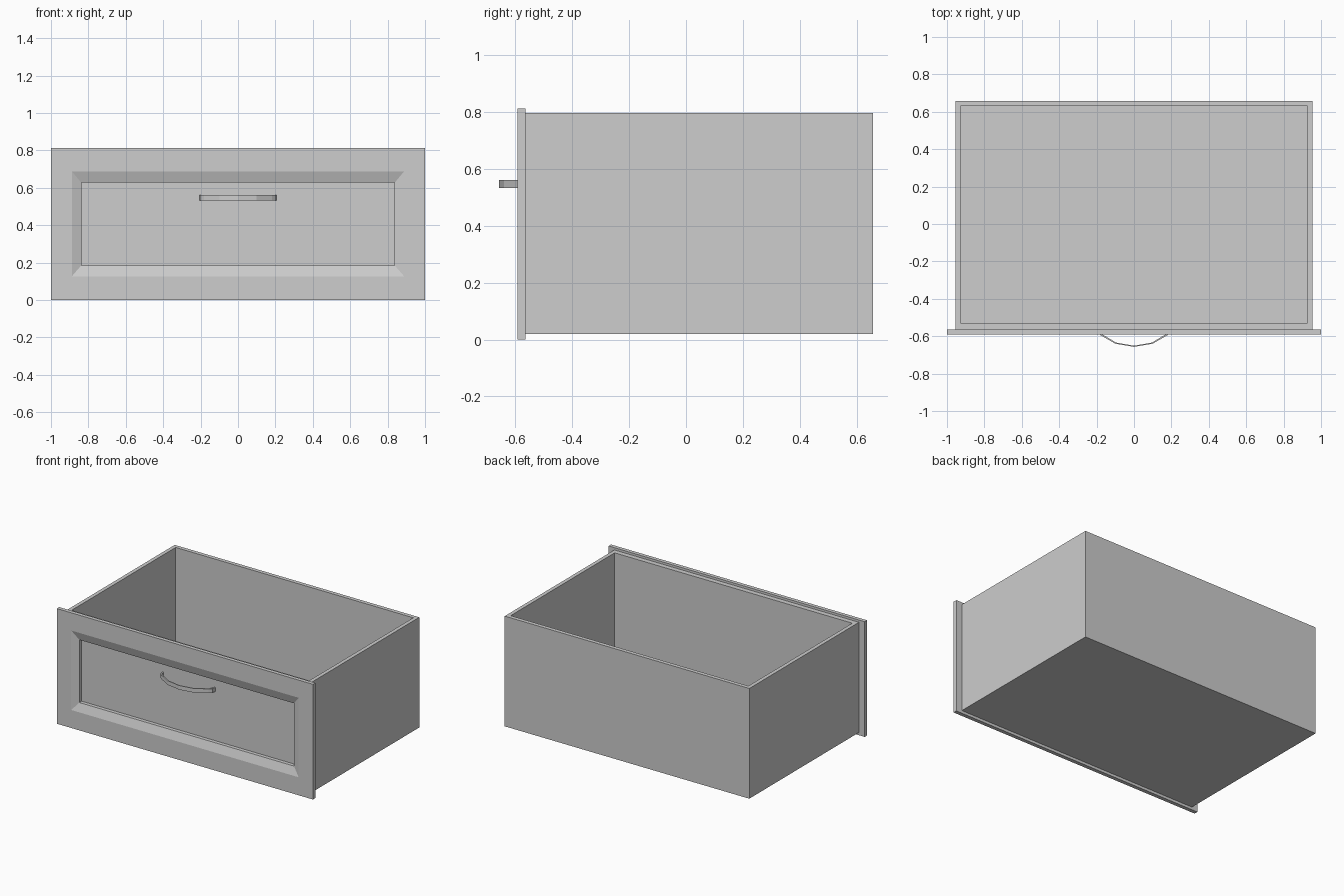
import bpy, bmesh

cube = bpy.data.objects.get("Cube")
if cube:
    bpy.data.objects.remove(cube, do_unlink=True)

grey = bpy.data.materials.new("plain grey")
grey.use_nodes = True
GREY = (0.61, 0.61, 0.61, 1)
grey.diffuse_color = GREY
grey.node_tree.nodes["Principled BSDF"].inputs["Base Color"].default_value = GREY


def finish(name, bm):
    bmesh.ops.recalc_face_normals(bm, faces=bm.faces)
    mesh = bpy.data.meshes.new(name)
    bm.to_mesh(mesh)
    bm.free()
    mesh.materials.append(grey)
    obj = bpy.data.objects.new(name, mesh)
    bpy.context.collection.objects.link(obj)
    return obj


def bridge_rings(bm, rings, closed=False):
    """Join successive four-cornered loops, then cap the ends or close the chain."""
    loops = [[bm.verts.new(p) for p in ring] for ring in rings]
    pairs = list(zip(loops, loops[1:]))
    if closed:
        pairs.append((loops[-1], loops[0]))
    else:
        bm.faces.new(loops[0])
        bm.faces.new(loops[-1])
    for a, b in pairs:
        for i in range(4):
            j = (i + 1) % 4
            bm.faces.new((a[i], a[j], b[j], b[i]))


def flat_ring(x, y0, y1, z):
    return [(-x, y0, z), (x, y0, z), (x, y1, z), (-x, y1, z)]


def upright_ring(x, y, z0, z1):
    return [(-x, y, z0), (x, y, z0), (x, y, z1), (-x, y, z1)]


FRAME_BACK = -0.565
OPENING_X, OPENING_Z0, OPENING_Z1 = 0.838, 0.185, 0.628

# Open drawer box with a thin floor
bm = bmesh.new()
bridge_rings(bm, [
    flat_ring(0.955, FRAME_BACK, 0.658, 0.019),
    flat_ring(0.955, FRAME_BACK, 0.658, 0.797),
    flat_ring(0.928, -0.53, 0.63, 0.797),
    flat_ring(0.928, -0.53, 0.63, 0.045),
])
# Sink the middle of the box front behind the frame opening
bm.faces.ensure_lookup_table()
front = min(bm.faces, key=lambda f: f.calc_center_median().y)
for y in (FRAME_BACK, -0.546):
    bmesh.ops.inset_region(bm, faces=[front], thickness=0.01)
    middle = front.calc_center_median()
    for v in front.verts:
        v.co = (OPENING_X if v.co.x > 0 else -OPENING_X, y,
                OPENING_Z1 if v.co.z > middle.z else OPENING_Z0)
finish("drawer_box", bm)

# Front frame with a sloped inner border
bm = bmesh.new()
bridge_rings(bm, [
    upright_ring(1.0, FRAME_BACK, 0, 0.813),
    upright_ring(1.0, -0.592, 0, 0.813),
    upright_ring(0.888, -0.592, 0.127, 0.688),
    upright_ring(OPENING_X, -0.572, OPENING_Z0, OPENING_Z1),
    upright_ring(OPENING_X, FRAME_BACK, OPENING_Z0, OPENING_Z1),
], closed=True)
finish("front_frame", bm)

# Bowed strap handle with feet reaching the sunken panel
half = [(0.1, -0.64), (0.183, -0.592), (0.202, -0.575), (0.207, -0.545)]
path = [(-x, y) for x, y in reversed(half)] + [(0, -0.657)] + half
bm = bmesh.new()
bridge_rings(bm, [
    [(x, y, 0.533), (x * 0.96, y + 0.006, 0.533),
     (x * 0.96, y + 0.006, 0.562), (x, y, 0.562)] for x, y in path
])
finish("handle", bm)
